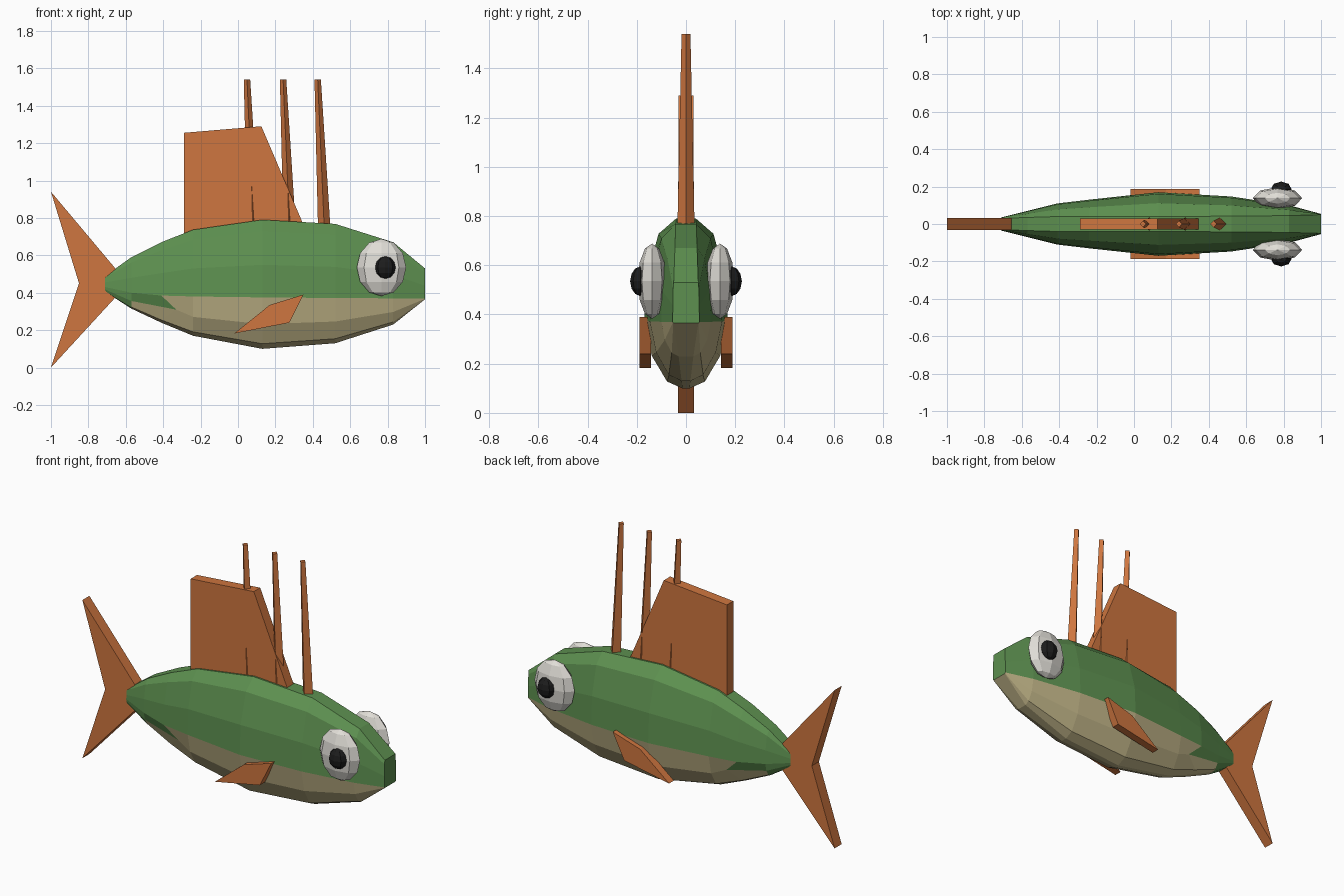
import bpy, bmesh, math

if "Cube" in bpy.data.objects:
    bpy.data.objects.remove(bpy.data.objects["Cube"])


def material(name, rgb):
    m = bpy.data.materials.new(name)
    m.diffuse_color = (*rgb, 1)
    m.use_nodes = True
    m.node_tree.nodes["Principled BSDF"].inputs["Base Color"].default_value = m.diffuse_color
    return m


GREEN = material("green skin", (0.11, 0.28, 0.08))
TAN = material("tan belly", (0.52, 0.45, 0.24))
ORANGE = material("orange fins", (0.62, 0.18, 0.05))
WHITE = material("eye white", (0.75, 0.73, 0.68))
BLACK = material("pupil black", (0.012, 0.012, 0.012))


def finish(name, bm, *mats):
    bmesh.ops.recalc_face_normals(bm, faces=bm.faces)
    me = bpy.data.meshes.new(name)
    bm.to_mesh(me)
    bm.free()
    for m in mats:
        me.materials.append(m)
    ob = bpy.data.objects.new(name, me)
    bpy.context.collection.objects.link(ob)
    return ob


def plate(name, pts, y0, y1):
    """Side profile (x, z) extruded from y0 to y1."""
    bm = bmesh.new()
    face = bm.faces.new([bm.verts.new((x, y0, z)) for x, z in pts])
    ext = bmesh.ops.extrude_face_region(bm, geom=[face])
    for v in ext["geom"]:
        if isinstance(v, bmesh.types.BMVert):
            v.co.y = y1
    return finish(name, bm, ORANGE)


def ball(name, centre, size, mat, u, v):
    bm = bmesh.new()
    bmesh.ops.create_uvsphere(bm, u_segments=u, v_segments=v, radius=1)
    for p in bm.verts:
        p.co = [c + s * k for c, s, k in zip(centre, size, p.co)]
    return finish(name, bm, mat)


# Body stations: x, top z, waist z, bottom z, half width, top half width, keel half width
STATIONS = [
    (-0.71, 0.49, 0.43, 0.405, 0.035, 0.030, 0.03),
    (-0.57, 0.59, 0.40, 0.315, 0.070, 0.035, 0.02),
    (-0.41, 0.67, 0.385, 0.24, 0.110, 0.040, 0.015),
    (-0.24, 0.737, 0.38, 0.17, 0.130, 0.040, 0.015),
    (0.13, 0.79, 0.375, 0.10, 0.170, 0.040, 0.015),
    (0.52, 0.768, 0.372, 0.13, 0.147, 0.042, 0.018),
    (0.83, 0.67, 0.37, 0.23, 0.100, 0.045, 0.03),
    (1.00, 0.53, 0.37, 0.365, 0.054, 0.050, 0.05),
]
# Section rows: height (1 top, 0 waist, -1 keel) and width (0 ridge, 1 full)
ROWS = [(1, 0), (0.85, 0.55), (0.42, 0.93), (0, 1), (-0.52, 0.8), (-0.9, 0.4), (-1, 0)]

bm = bmesh.new()
rings = []
for x, top, waist, low, hw, thw, khw in STATIONS:
    half = []
    for h, w in ROWS:
        edge, z = (thw, waist + h * (top - waist)) if h >= 0 else (khw, waist + h * (waist - low))
        # the belly colour line slants where it meets the tail
        dx = 0.08 if x == -0.41 and h == -0.52 else 0
        half.append((x + dx, edge + w * (hw - edge), z))
    ring = half + [(a, -b, c) for a, b, c in reversed(half)]
    rings.append([bm.verts.new(p) for p in ring])
n = len(rings[0])
for i in range(len(rings) - 1):
    for j in range(n):
        k = (j + 1) % n
        f = bm.faces.new((rings[i][j], rings[i][k], rings[i + 1][k], rings[i + 1][j]))
        row = min(j, n - 2 - j) if j < n - 1 else 0
        # belly: rows under the waist, starting later on the upper row
        f.material_index = int((row == 3 and i >= 2) or (row > 3 and i >= 1))
bm.faces.new(rings[0])
bm.faces.new(rings[-1])
finish("body", bm, GREEN, TAN)

# Tail and back fins
plate("tail_fin", [(-1, 0.94), (-0.66, 0.535), (-0.6, 0.45), (-0.66, 0.37), (-1, 0.0), (-0.85, 0.45)],
      -0.033, 0.033)
plate("back_fin", [(-0.29, 1.255), (0.125, 1.29), (0.36, 0.74), (-0.29, 0.68)], -0.03, 0.03)

# Tapered four-sided spines
for i, x in enumerate((0.463, 0.278, 0.085)):
    bm = bmesh.new()
    loops = []
    for cx, z, r in ((x, 0.70, 0.036), (x - 0.037, 1.54, 0.018)):
        loops.append([bm.verts.new((cx + r * 0.95 * math.cos(a * math.pi / 2),
                                    r * math.sin(a * math.pi / 2), z)) for a in range(4)])
    for a in range(4):
        b = (a + 1) % 4
        bm.faces.new((loops[0][a], loops[0][b], loops[1][b], loops[1][a]))
    for loop in loops:
        bm.faces.new(loop)
    finish(f"back_spine_{i + 1}", bm, ORANGE)

# Paired side fins, eyes and pupils
for side, s in (("near", -1), ("far", 1)):
    plate(f"side_fin_{side}", [(-0.02, 0.182), (0.275, 0.24), (0.35, 0.39), (0.17, 0.335)],
          s * 0.142, s * 0.188)
    ball(f"eye_{side}", (0.767, s * 0.138, 0.535), (0.132, 0.058, 0.153), WHITE, 8, 6)
    ball(f"pupil_{side}", (0.787, s * 0.185, 0.535), (0.056, 0.042, 0.06), BLACK, 8, 6)
